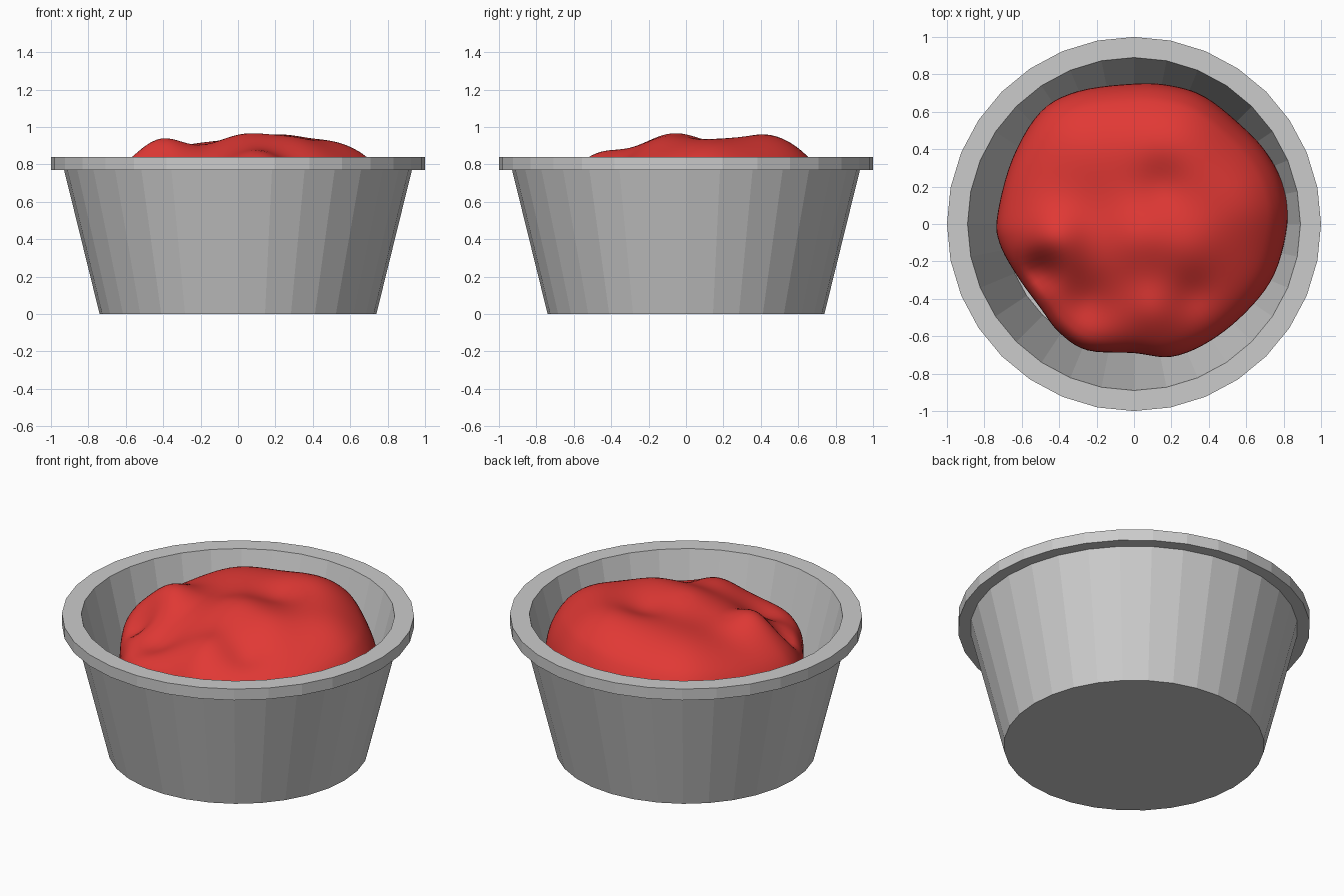
import bpy, bmesh, math
from mathutils import Vector

if "Cube" in bpy.data.objects:
    bpy.data.objects.remove(bpy.data.objects["Cube"])


def rings_object(name, rings, smooth):
    """Skin a stack of equal-length rings and cap both ends."""
    bm = bmesh.new()
    loops = [[bm.verts.new(p) for p in ring] for ring in rings]
    n = len(loops[0])
    for a, b in zip(loops, loops[1:]):
        for i in range(n):
            j = (i + 1) % n
            bm.faces.new((a[i], a[j], b[j], b[i]))
    bm.faces.new(loops[0])
    bm.faces.new(loops[-1])
    bmesh.ops.recalc_face_normals(bm, faces=bm.faces)
    for f in bm.faces:
        f.smooth = smooth
    me = bpy.data.meshes.new(name)
    bm.to_mesh(me)
    bm.free()
    ob = bpy.data.objects.new(name, me)
    bpy.context.collection.objects.link(ob)
    return ob


# Tub: 32-sided lathe with a flat lip and an inner cavity
SIDES = 32
profile = [(0.74, 0), (0.93, 0.77), (1, 0.77), (1, 0.84), (0.89, 0.84), (0.69, 0.04)]
tub = [[(r * math.cos(math.tau * i / SIDES), r * math.sin(math.tau * i / SIDES), z)
        for i in range(SIDES)] for r, z in profile]
rings_object("tub", tub, False)

# Sauce outline seen from above, counter-clockwise
outline = [(0.82, 0), (0.80, 0.2), (0.71, 0.38), (0.57, 0.53), (0.38, 0.68), (0.2, 0.74),
           (0, 0.75), (-0.3, 0.71), (-0.5, 0.60), (-0.65, 0.35), (-0.73, 0.05),
           (-0.72, -0.1), (-0.63, -0.27), (-0.5, -0.45), (-0.4, -0.58), (-0.25, -0.675),
           (0, -0.69), (0.2, -0.71), (0.4, -0.63), (0.6, -0.47), (0.75, -0.27)]

# Lumps and creases on the sauce: x, y, height, spread
lumps = [(-0.42, -0.08, 0.10, 0.12), (0.03, -0.07, 0.085, 0.14), (0.30, -0.12, 0.06, 0.13),
         (0.25, 0.45, 0.13, 0.25), (-0.30, 0.45, 0.06, 0.22), (0.60, 0.10, 0.07, 0.18),
         (-0.50, -0.25, -0.09, 0.07), (-0.25, -0.42, -0.08, 0.11), (0.10, -0.46, 0.04, 0.10),
         (0.32, -0.38, -0.03, 0.08), (0.15, 0.22, -0.04, 0.10)]


def smooth_outline(steps=5):
    pts = [Vector(p) for p in outline]
    n = len(pts)
    out = []
    for i in range(n):
        a, b, c, d = (pts[(i + k) % n] for k in (-1, 0, 1, 2))
        for s in range(steps):
            t = s / steps
            out.append(0.5 * (2 * b + (c - a) * t + (2 * a - 5 * b + 4 * c - d) * t * t
                              + (3 * b - a - 3 * c + d) * t ** 3))
    return out


def top_point(p, t):
    x, y = p * t
    u = max(0, 1 - t ** 3) ** (1 / 3)
    bump = sum(h * math.exp(-((x - cx) ** 2 + (y - cy) ** 2) / (2 * s * s))
               for cx, cy, h, s in lumps)
    return (x, y, 0.5 + 0.36 * u + bump * min(1, 1.5 * u))


# Sauce: lumpy dome above, rounded bowl-shaped underside
edge = smooth_outline()
N = 36
rings = [[top_point(p, math.sin(math.pi / 2 * k / N)) for p in edge] for k in range(1, N + 1)]
for k in range(1, 12):
    a = math.pi / 2 * k / 12
    rings.append([(p.x * math.cos(a), p.y * math.cos(a), 0.5 - 0.45 * math.sin(a)) for p in edge])
sauce = rings_object("sauce", rings, True)

red = bpy.data.materials.new("red_sauce")
red.diffuse_color = (0.75, 0.04, 0.035, 1)
red.use_nodes = True
red.node_tree.nodes["Principled BSDF"].inputs["Base Color"].default_value = red.diffuse_color
sauce.data.materials.append(red)
